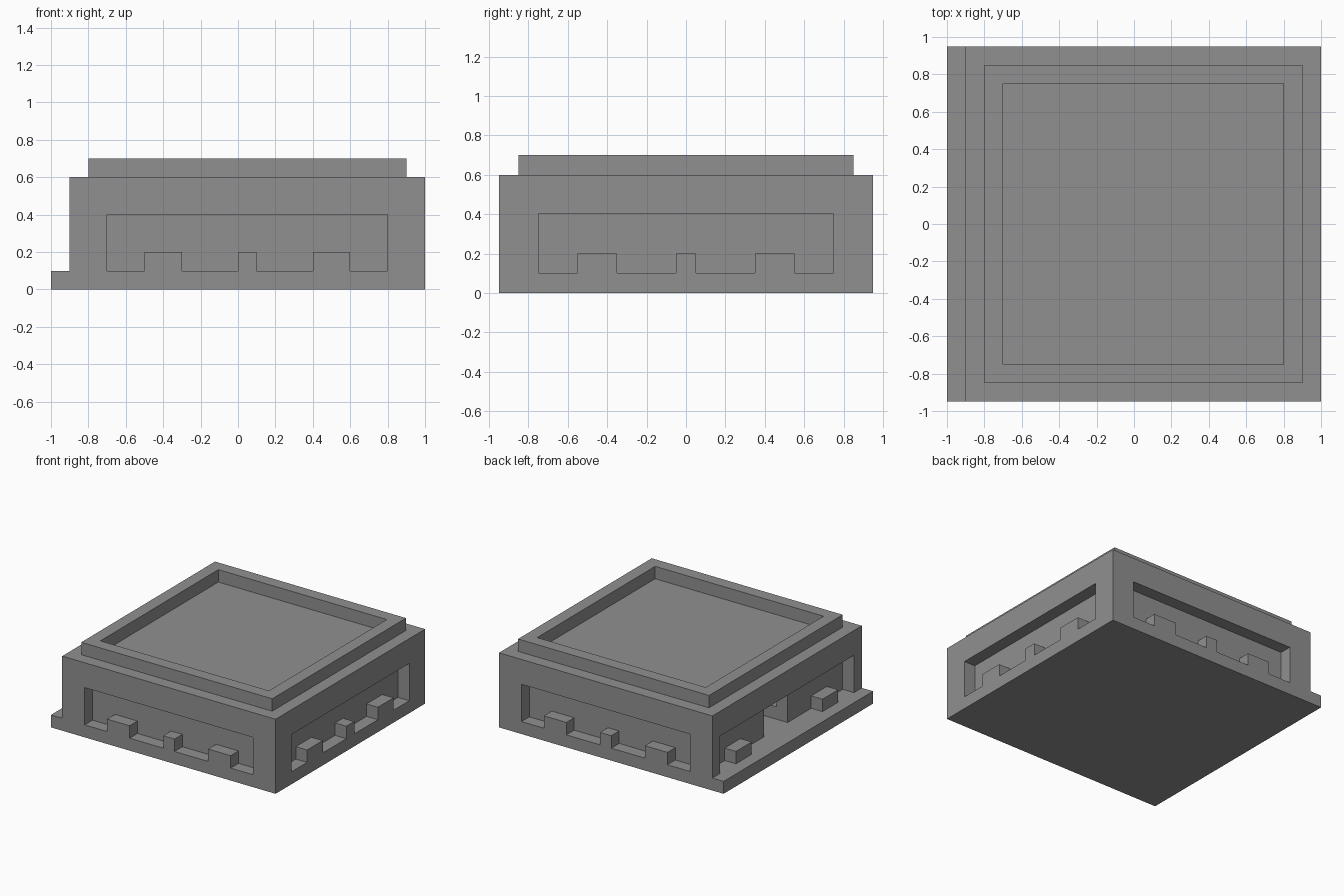
import bpy
import bmesh
from mathutils import Vector

# Remove the default cube
cube = bpy.data.objects.get("Cube")
if cube:
    bpy.data.objects.remove(cube, do_unlink=True)

# Single flat material
grey = bpy.data.materials.new("mid_grey")
grey.use_nodes = True
colour = (0.28, 0.28, 0.28, 1)
grey.diffuse_color = colour
grey.node_tree.nodes["Principled BSDF"].inputs["Base Color"].default_value = colour


def prism(name, points, axis, start, end):
    """Extrude a (u, z) profile along axis 0 (x) or 1 (y) from start to end."""
    bm = bmesh.new()
    verts = [bm.verts.new((start, u, z) if axis == 0 else (u, start, z))
             for u, z in points]
    face = bm.faces.new(verts)
    extruded = bmesh.ops.extrude_face_region(bm, geom=[face])["geom"]
    shift = Vector((0, 0, 0))
    shift[axis] = end - start
    bmesh.ops.translate(bm, vec=shift,
                        verts=[g for g in extruded if isinstance(g, bmesh.types.BMVert)])
    bmesh.ops.recalc_face_normals(bm, faces=bm.faces)
    mesh = bpy.data.meshes.new(name)
    bm.to_mesh(mesh)
    bm.free()
    mesh.materials.append(grey)
    obj = bpy.data.objects.new(name, mesh)
    bpy.context.collection.objects.link(obj)
    return obj


def rect(u0, u1, z0, z1):
    return [(u0, z0), (u1, z0), (u1, z1), (u0, z1)]


def slot(u0, u1, blocks):
    """Recess profile whose floor steps up over each block."""
    points = [(u0, 0.1)]
    for a, b in blocks:
        points += [(a, 0.1), (a, 0.2), (b, 0.2), (b, 0.1)]
    return points + [(u1, 0.1), (u1, 0.4), (u0, 0.4)]


def cut(target, cutter):
    cutter.hide_render = True
    mod = target.modifiers.new("cut", "BOOLEAN")
    mod.operation = "DIFFERENCE"
    mod.solver = "EXACT"
    mod.object = cutter
    bpy.context.view_layer.objects.active = target
    bpy.ops.object.modifier_apply(modifier=mod.name)
    bpy.data.objects.remove(cutter, do_unlink=True)


# Body with a low ledge along its right side
body = prism("body", [(-1, 0), (1, 0), (1, 0.6), (-0.9, 0.6), (-0.9, 0.1), (-1, 0.1)],
             1, -0.95, 0.95)

# Front and back recesses, leaving small blocks standing on their floors
x_blocks = [(-0.5, -0.3), (0, 0.1), (0.4, 0.6)]
for side in (-1, 1):
    cut(body, prism("long_recess", slot(-0.7, 0.8, x_blocks), 1, side * 0.85, side * 1.1))

# Left recess
y_blocks = [(-0.55, -0.35), (-0.05, 0.05), (0.35, 0.55)]
cut(body, prism("left_recess", slot(-0.75, 0.75, y_blocks), 0, 0.9, 1.1))

# Right recess opening onto the ledge, with a deeper central niche
end_blocks = [(-0.65, -0.45), (0.45, 0.65)]
cut(body, prism("right_recess", slot(-0.85, 0.85, end_blocks), 0, -0.95, -0.8))
cut(body, prism("niche", rect(-0.15, 0.15, 0.1, 0.4), 0, -0.85, -0.5))
cut(body, prism("niche_pockets", rect(-0.25, 0.25, 0.2, 0.3), 0, -0.7, -0.6))

# Raised rim around the shallow top tray
rim = prism("top_rim", rect(-0.8, 0.9, 0.6, 0.7), 1, -0.85, 0.85)
cut(rim, prism("tray", rect(-0.7, 0.8, 0.5, 0.8), 1, -0.75, 0.75))
